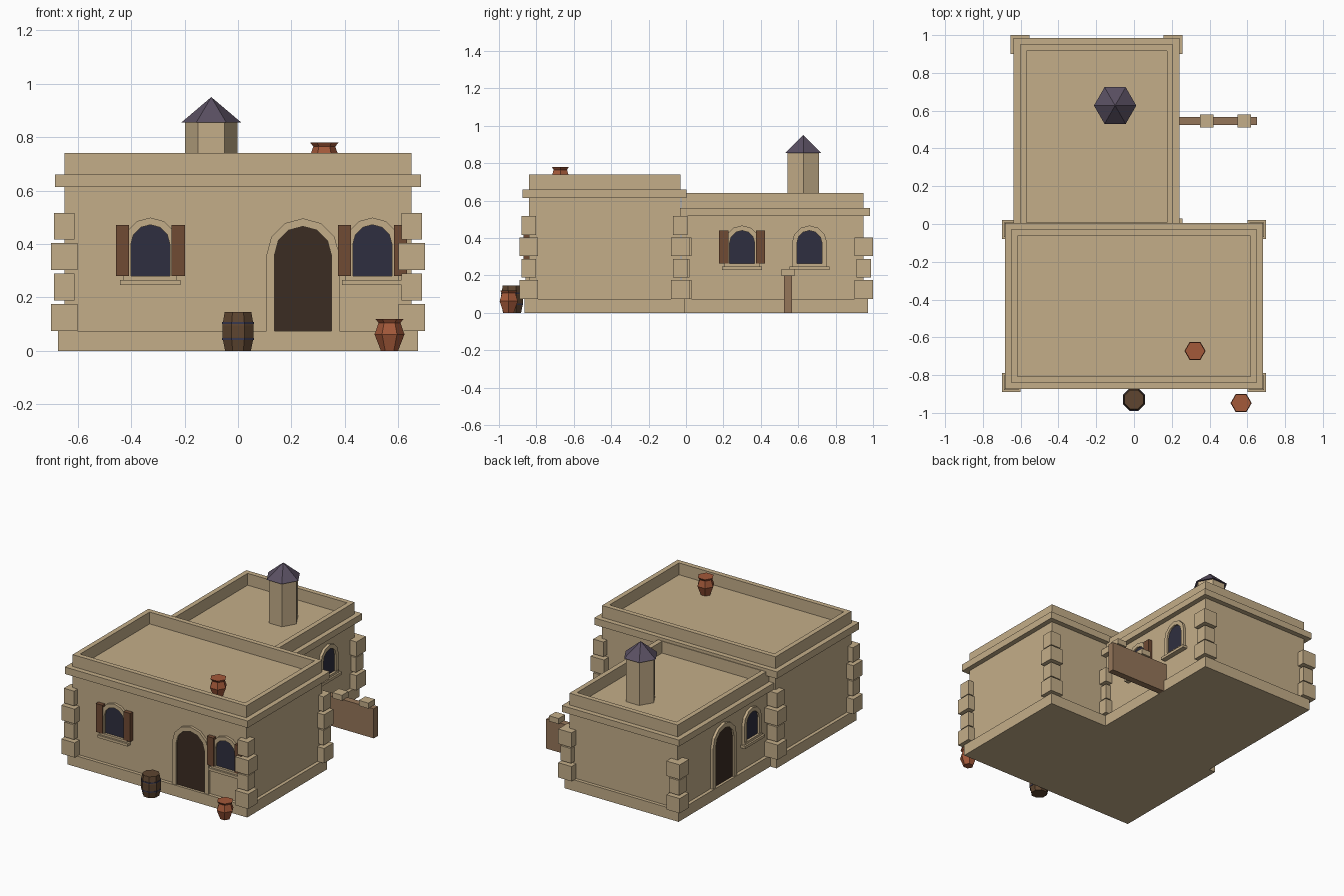
import bpy, bmesh
from math import sin, cos, pi
from mathutils import Matrix, Vector

cube = bpy.data.objects.get("Cube")
if cube:
    bpy.data.objects.remove(cube, do_unlink=True)


def material(name, r, g, b):
    m = bpy.data.materials.new(name)
    m.use_nodes = True
    m.diffuse_color = (r, g, b, 1)
    m.node_tree.nodes["Principled BSDF"].inputs["Base Color"].default_value = (r, g, b, 1)
    return m


SAND = material("sandstone", .55, .42, .25)
GLASS = material("dark_glass", .028, .028, .05)
DOOR = material("dark_door_wood", .044, .025, .016)
SHUTTER = material("shutter_wood", .16, .069, .034)
SLATE = material("purple_slate", .102, .08, .122)
CLAY = material("terracotta", .37, .1, .042)
OAK = material("barrel_oak", .112, .06, .03)
IRON = material("hoop_iron", .04, .04, .08)
PLANK = material("plank_wood", .3, .18, .1)
FLAT = Matrix.Identity(4)


def finish(name, bm, mat, matrix=FLAT):
    bmesh.ops.recalc_face_normals(bm, faces=bm.faces)
    mesh = bpy.data.meshes.new(name)
    bm.to_mesh(mesh)
    bm.free()
    mesh.materials.append(mat)
    obj = bpy.data.objects.new(name, mesh)
    obj.matrix_world = matrix
    bpy.context.collection.objects.link(obj)
    return obj


def box_mesh(x, y, z):
    bm = bmesh.new()
    bmesh.ops.create_cube(bm, size=1)
    for v in bm.verts:
        for i, (lo, hi) in enumerate((x, y, z)):
            v.co[i] = lo if v.co[i] < 0 else hi
    return bm


def box(name, x, y, z, mat=SAND, matrix=FLAT):
    return finish(name, box_mesh(x, y, z), mat, matrix)


def lathe(name, profile, sides, centre, mat, turn=0):
    """Faceted turned solid from (radius, height) pairs."""
    bm = bmesh.new()
    rings = []
    for r, z in profile:
        rings.append([bm.verts.new((r * cos(2 * pi * i / sides + turn),
                                    r * sin(2 * pi * i / sides + turn), z))
                      for i in range(sides)])
    for a, b in zip(rings, rings[1:]):
        for i in range(sides):
            j = (i + 1) % sides
            bm.faces.new((a[i], a[j], b[j], b[i]))
    bm.faces.new(rings[0])
    bm.faces.new(rings[-1])
    bmesh.ops.remove_doubles(bm, verts=bm.verts, dist=.0001)
    return finish(name, bm, mat, Matrix.Translation(centre))


def arch_points(half, base, apex, steps=6):
    spring = apex - half
    arc = [(half * cos(pi * i / steps), spring + half * sin(pi * i / steps))
           for i in range(steps + 1)]
    return [(half, base)] + arc + [(-half, base)]


def push_out(bm, depth):
    out = bmesh.ops.extrude_face_region(bm, geom=bm.faces[:])
    bmesh.ops.translate(bm, vec=(0, -depth, 0),
                        verts=[v for v in out["geom"] if isinstance(v, bmesh.types.BMVert)])


def arch_panel(name, half, base, apex, mat, wall):
    bm = bmesh.new()
    bm.faces.new([bm.verts.new((x, 0, z)) for x, z in arch_points(half, base, apex)])
    push_out(bm, .006)
    finish(name, bm, mat, wall)


def arch_frame(name, half, base, apex, rim, wall):
    bm = bmesh.new()
    inner = [bm.verts.new((x, 0, z)) for x, z in arch_points(half, base, apex)]
    outer = [bm.verts.new((x, 0, z)) for x, z in arch_points(half + rim, base, apex + rim)]
    for i in range(len(inner) - 1):
        bm.faces.new((inner[i], inner[i + 1], outer[i + 1], outer[i]))
    push_out(bm, .018)
    finish(name, bm, SAND, wall)


def wall_spot(x, y, angle):
    return Matrix.Translation((x, y, 0)) @ Matrix.Rotation(angle, 4, 'Z')


def window(name, wall, half, base, apex, shutters):
    arch_panel(name + "_glass", half, base, apex, GLASS, wall)
    arch_frame(name + "_frame", half, base, apex, .027, wall)
    w = half + .027
    box(name + "_ledge", (-w, w), (-.022, .01), (base - .015, base), SAND, wall)
    w += .013
    box(name + "_sill", (-w, w), (-.034, .01), (base - .033, base - .015), SAND, wall)
    if shutters:
        for side, s in (("left", 1), ("right", -1)):
            edges = sorted((s * (half + .007), s * (half + .056)))
            box(f"{name}_{side}_shutter", edges, (-.028, .01), (base, apex), SHUTTER, wall)


def doorway(name, wall, half, apex):
    arch_panel(name + "_door", half, .075, apex, DOOR, wall)
    arch_frame(name + "_surround", half, .075, apex, .03, wall)


def building(name, x, y, cornice, top):
    """Walls with a sunken flat roof, plus plinth and cornice."""
    bm = box_mesh(x, y, (0, top))
    roof = max(bm.faces, key=lambda f: f.calc_center_median().z)
    bmesh.ops.inset_region(bm, faces=[roof], thickness=.047)
    out = bmesh.ops.extrude_face_region(bm, geom=[roof])
    bmesh.ops.translate(bm, vec=(0, 0, cornice[1] - top),
                        verts=[v for v in out["geom"] if isinstance(v, bmesh.types.BMVert)])
    if roof.is_valid:
        bm.faces.remove(roof)
    finish(name + "_walls", bm, SAND)

    def grow(span, d):
        return (span[0] - d, span[1] + d)
    box(name + "_plinth", grow(x, .023), grow(y, .023), (0, .075))
    # cornice is a band whose top meets the roof level
    box(name + "_cornice", grow(x, .034), grow(y, .034), cornice)


def quoins(name, x, y, count):
    for i in range(count):
        h = .05 if i % 2 == 0 else .0385
        z = .075 + i * .114
        box(f"{name}_quoin_{i + 1}", (x - h, x + h), (y - h, y + h), (z, z + .1))


# Two flat-roofed blocks
building("main", (-.65, .65), (-.84, -.03), (.613, .66), .74)
building("wing", (-.603, .207), (-.025, .95), (.517, .56), .64)

# Corner stones
for side, s in (("left", 1), ("right", -1)):
    quoins(f"main_front_{side}", s * .65, -.84, 4)
    quoins(f"main_back_{side}", s * .65, -.03, 4)
quoins("wing_back_left", .207, .95, 3)
quoins("wing_back_right", -.603, .95, 3)
quoins("wing_inner_left", .207, -.02, 3)

# Openings
window("front_window_right", wall_spot(-.328, -.84, 0), .073, .28, .472, True)
window("front_window_left", wall_spot(.503, -.84, 0), .073, .28, .472, True)
doorway("front", wall_spot(.243, -.84, 0), .106, .466)
window("wing_window_front", wall_spot(.207, .3, pi / 2), .067, .263, .44, True)
window("wing_window_back", wall_spot(.207, .66, pi / 2), .067, .263, .44, False)
window("side_window", wall_spot(-.603, .17, -pi / 2), .067, .263, .44, False)
doorway("side", wall_spot(-.603, .47, -pi / 2), .097, .445)

# Chimney turret
lathe("chimney", [(.098, .55), (.098, .86)], 6, (-.1, .627, 0), SAND)
lathe("chimney_cap", [(.112, .855), (0, .95)], 6, (-.1, .627, 0), SLATE)

# Garden wall of planks with stone caps
box("plank_wall", (.2, .65), (.523, .567), (0, .2), PLANK)
for i, x in enumerate((.385, .583)):
    box(f"wall_cap_{i + 1}", (x - .036, x + .036), (.51, .58), (.198, .235))

# Pots and barrel
pot = [(.032, 0), (.056, .062), (.041, .105), (.053, .12)]
lathe("ground_pot", pot, 6, (.567, -.948, 0), CLAY)
lathe("roof_pot", pot, 6, (.323, -.672, .66), CLAY)
lathe("barrel", [(.052, 0), (.063, .05), (.063, .095), (.054, .145)], 8,
      (0, -.93, 0), OAK, pi / 8)
for i, z in enumerate((.045, .105)):
    lathe(f"barrel_hoop_{i + 1}", [(.064, z - .004), (.064, z + .004)], 8,
          (0, -.93, 0), IRON, pi / 8)
